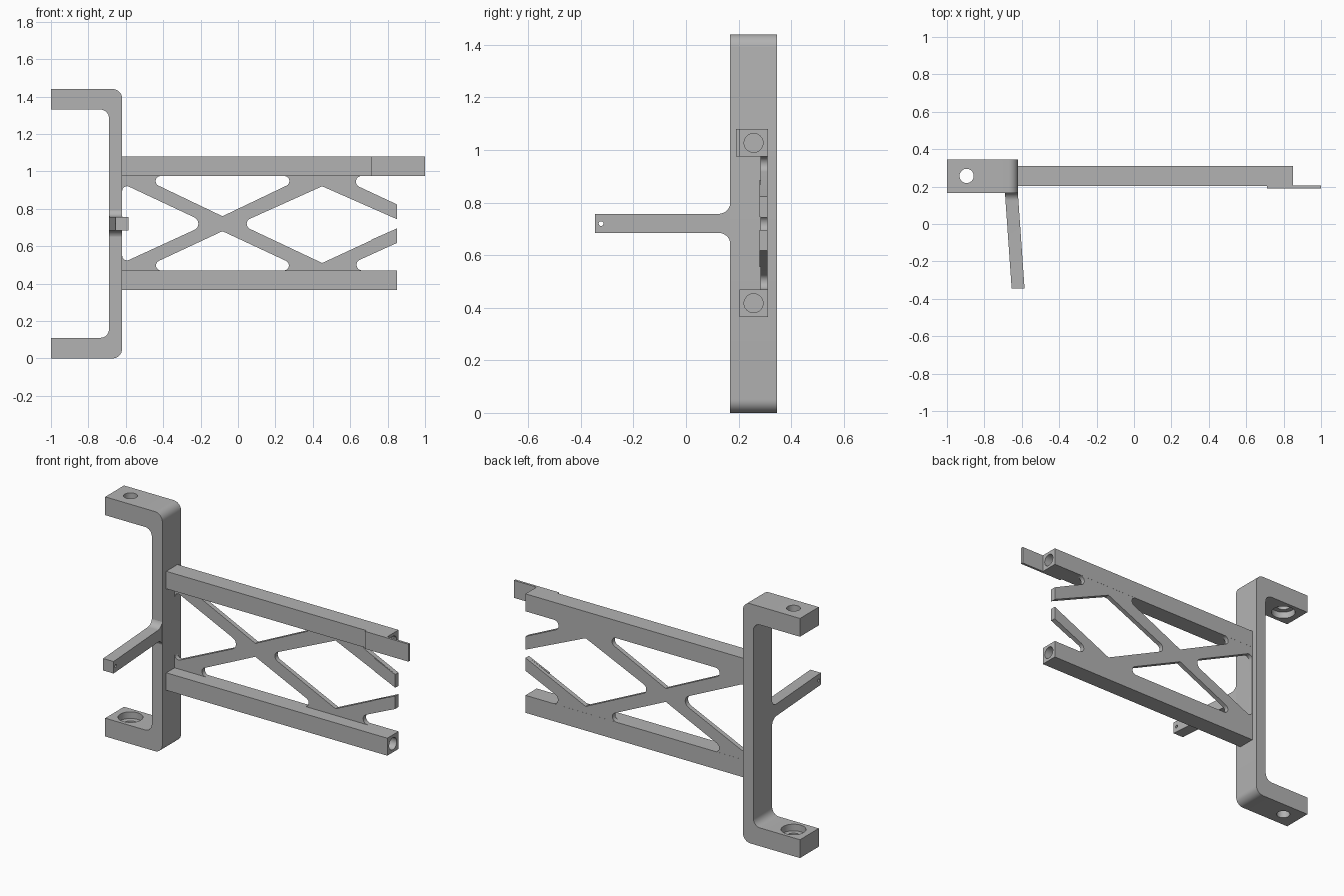
import bpy, bmesh, math
from mathutils import Vector, Matrix

cube = bpy.data.objects.get("Cube")
if cube:
    bpy.data.objects.remove(cube, do_unlink=True)

grey = bpy.data.materials.new("plain grey")
grey.use_nodes = True
grey.diffuse_color = (0.45, 0.45, 0.45, 1)
grey.node_tree.nodes["Principled BSDF"].inputs["Base Color"].default_value = grey.diffuse_color


def rounded(corners, steps=8):
    """Outline from (u, v, radius) corners, with an arc at each rounded one."""
    out = []
    for i, (u, v, r) in enumerate(corners):
        p = Vector((u, v))
        if r == 0:
            out.append(p)
            continue
        a = (Vector(corners[i - 1][:2]) - p).normalized()
        b = (Vector(corners[(i + 1) % len(corners)][:2]) - p).normalized()
        half = a.angle(b) / 2
        centre = p + (a + b).normalized() * r / math.sin(half)
        start = p + a * r / math.tan(half) - centre
        end = p + b * r / math.tan(half) - centre
        sweep = start.angle_signed(end)
        for k in range(steps + 1):
            out.append(centre + Matrix.Rotation(-sweep * k / steps, 2) @ start)
    return out


def make(name, bm):
    bmesh.ops.recalc_face_normals(bm, faces=bm.faces)
    mesh = bpy.data.meshes.new(name)
    bm.to_mesh(mesh)
    bm.free()
    mesh.materials.append(grey)
    ob = bpy.data.objects.new(name, mesh)
    bpy.context.collection.objects.link(ob)
    return ob


def prism(name, corners, lo, hi, axis="y"):
    """Extrude an outline from lo to hi: (x, z) along y, or (y, z) along x."""
    bm = bmesh.new()
    place = (lambda p, d: (p.x, d, p.y)) if axis == "y" else (lambda p, d: (d, p.x, p.y))
    outline = rounded(corners)
    face = bm.faces.new([bm.verts.new(place(p, lo)) for p in outline])
    ext = bmesh.ops.extrude_face_region(bm, geom=[face])
    shift = Vector((0, hi - lo, 0)) if axis == "y" else Vector((hi - lo, 0, 0))
    bmesh.ops.translate(bm, vec=shift, verts=[g for g in ext["geom"] if isinstance(g, bmesh.types.BMVert)])
    return make(name, bm)


def box(name, x0, x1, y0, y1, z0, z1):
    return prism(name, [(x0, z0, 0), (x1, z0, 0), (x1, z1, 0), (x0, z1, 0)], y0, y1)


def rod(centre, radius, length, axis):
    bm = bmesh.new()
    turn = Matrix.Rotation(math.pi / 2, 4, "Y") if axis == "x" else Matrix()
    bmesh.ops.create_cone(bm, cap_ends=True, segments=40, radius1=radius, radius2=radius,
                          depth=length, matrix=Matrix.Translation(centre) @ turn)
    return make("cutter", bm)


def cut(ob, cutters):
    """Subtract each cutter from the part, then discard it."""
    for c in cutters:
        c.hide_render = True
        mod = ob.modifiers.new("cut", "BOOLEAN")
        mod.operation, mod.solver, mod.object = "DIFFERENCE", "EXACT", c
        bpy.context.view_layer.update()
        graph = bpy.context.evaluated_depsgraph_get()
        mesh = bpy.data.meshes.new_from_object(ob.evaluated_get(graph))
        ob.modifiers.clear()
        ob.data = mesh
        bpy.data.objects.remove(c, do_unlink=True)


MID_Y, MID_Z = 0.257, 0.72
parts = []

# C-shaped clamp bracket with counterbored screw holes
bracket = prism("clamp_bracket", [
    (-1, 0, 0), (-0.62, 0, 0.05), (-0.62, 1.44, 0.05), (-1, 1.44, 0),
    (-1, 1.33, 0), (-0.69, 1.33, 0.045), (-0.69, 0.11, 0.045), (-1, 0.11, 0)], 0.167, 0.346)
cut(bracket, [rod((-0.895, MID_Y, z), r, d, "z") for z, r, d in
              ((0.05, 0.038, 0.3), (1.39, 0.038, 0.3), (0.11, 0.068, 0.08), (1.33, 0.068, 0.08))])
parts.append(bracket)

# Front arm, flared at its root and leaning slightly sideways
arm = prism("front_arm", [
    (-0.346, 0.685, 0), (0.169, 0.685, 0.045), (0.169, 0.6, 0), (0.2, 0.6, 0),
    (0.2, 0.84, 0), (0.169, 0.84, 0), (0.169, 0.757, 0.045), (-0.346, 0.757, 0)],
    -0.69, -0.621, "x")
for v in arm.data.vertices:
    v.co.x += max(0, 0.167 - v.co.y) * 0.07
cut(arm, [rod((-0.62, -0.323, MID_Z), 0.009, 0.3, "x")])
parts.append(arm)

# Hollow rails
for name, z in (("upper_rail", 0.975), ("lower_rail", 0.365)):
    rail = box(name, -0.63, 0.85, 0.204, 0.311, z, z + 0.105)
    cut(rail, [rod((0.15, MID_Y, z + 0.052), 0.036, 1.5, "x")])
    parts.append(rail)

# Joining tab on the upper rail
parts.append(box("upper_tab", 0.71, 1.0, 0.191, 0.205, 0.975, 1.08))

# Cross-braced web between the rails
web = box("lattice_web", -0.63, 0.85, 0.283, 0.3105, 0.46, 0.985)
openings = [
    [(-0.619, 0.935, 0.025), (-0.161, MID_Z, 0.037), (-0.619, 0.51, 0.025)],
    [(0.005, MID_Z, 0.03), (0.45, 0.92, 0), (0.9, 0.722, 0), (0.9, 0.718, 0), (0.45, 0.51, 0)]]
for side, edge in ((1, 0.975), (-1, 0.47)):
    openings.append([(-0.533, edge, 0.027), (0.367, edge, 0.027), (-0.083, MID_Z + side * 0.04, 0)])
    openings.append([(0.525, edge, 0.03), (0.9, edge, 0), (0.9, MID_Z + side * 0.08, 0)])
cut(web, [prism("cutter", o, 0.2, 0.4) for o in openings])
parts.append(web)

# Thin joining plates on the open brace ends
for name, side in (("upper_brace_plate", 1), ("lower_brace_plate", -1)):
    ends = [(0.71, 0.087), (0.71, 0.165), (0.85, 0.103), (0.85, 0.025)]
    parts.append(prism(name, [(x, MID_Z + side * h, 0) for x, h in ends], 0.279, 0.29))

# Smooth the rounded surfaces, keep edges sharp
bpy.ops.object.select_all(action="DESELECT")
for ob in parts:
    ob.select_set(True)
bpy.context.view_layer.objects.active = parts[0]
bpy.ops.object.shade_smooth_by_angle(angle=math.radians(30))
